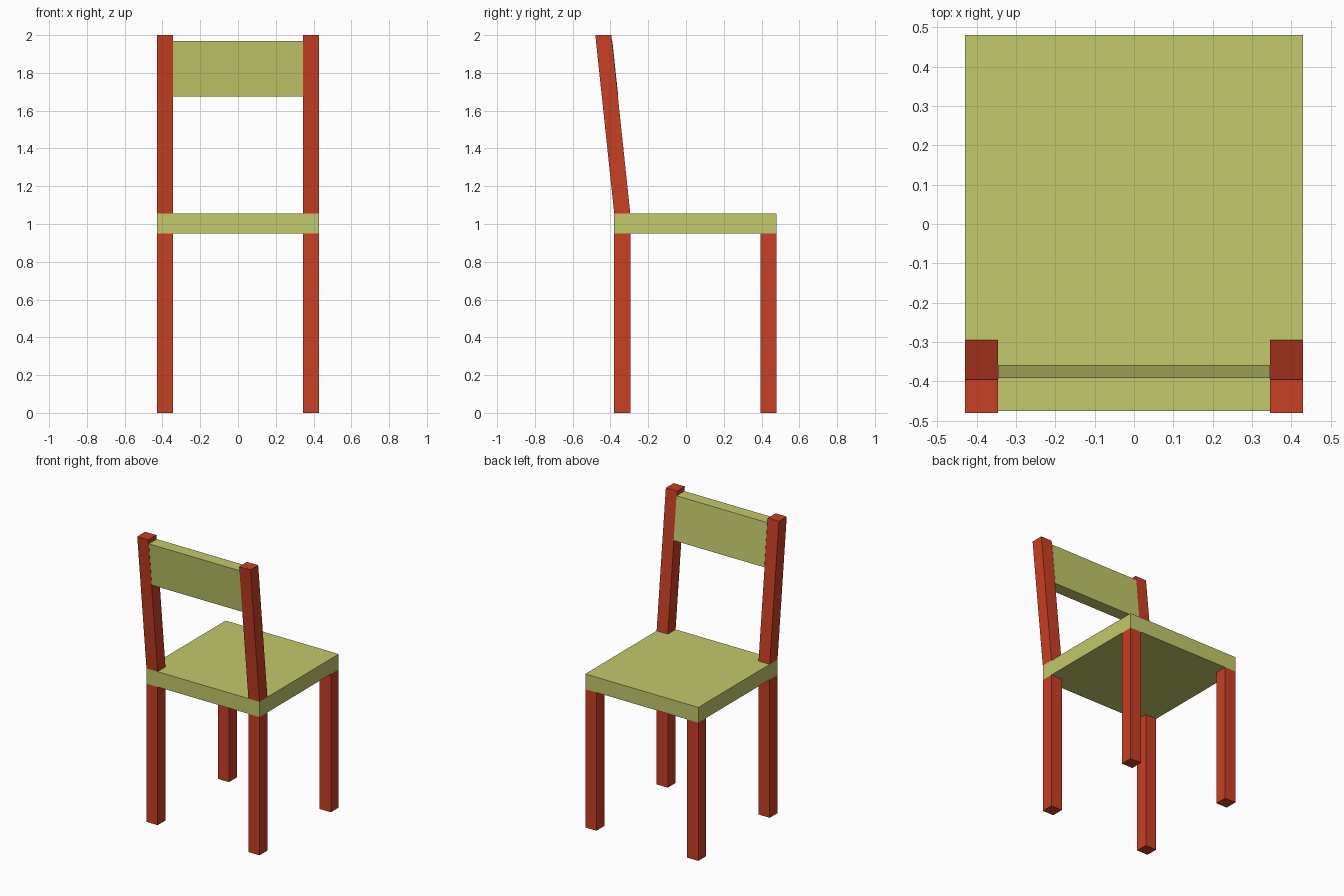
import bpy
import bmesh

if "Cube" in bpy.data.objects:
    bpy.data.objects.remove(bpy.data.objects["Cube"])


def material(name, color):
    mat = bpy.data.materials.new(name)
    mat.diffuse_color = (*color, 1.0)
    mat.use_nodes = True
    mat.node_tree.nodes["Principled BSDF"].inputs["Base Color"].default_value = mat.diffuse_color
    return mat


RED = material("red_paint", (0.58, 0.05, 0.018))
GREEN = material("green_paint", (0.54, 0.58, 0.145))

LEG = 0.085                            # square section of legs and posts
HALF_X = 0.43
BACK_Y, FRONT_Y = -0.38, 0.48          # seat extents (backrest side, open side)
SEAT_Z0, SEAT_Z1, TOP = 0.95, 1.055, 2.0
SLOPE = -0.1 / (TOP - SEAT_Z1)         # backward lean of the backrest


def box(name, x, y, z, mat, lean=0.0):
    """Box from (min, max) ranges; lean shears y with height above the seat."""
    bm = bmesh.new()
    bmesh.ops.create_cube(bm, size=1.0)
    for v in bm.verts:
        px, py, pz = (lo + (c + 0.5) * (hi - lo)
                      for c, (lo, hi) in zip(v.co, (x, y, z)))
        v.co = (px, py + lean * (pz - SEAT_Z1), pz)
    mesh = bpy.data.meshes.new(name)
    bm.to_mesh(mesh)
    bm.free()
    mesh.materials.append(mat)
    obj = bpy.data.objects.new(name, mesh)
    bpy.context.collection.objects.link(obj)
    return obj


# Seat slab
box("seat", (-HALF_X, HALF_X), (BACK_Y, FRONT_Y), (SEAT_Z0, SEAT_Z1), GREEN)

# Legs and leaning backrest posts on both sides
rear = (BACK_Y, BACK_Y + LEG)
for side, x in (("left", (-HALF_X, -HALF_X + LEG)),
                ("right", (HALF_X - LEG, HALF_X))):
    box(f"backrest_leg_{side}", x, rear, (0, SEAT_Z0), RED)
    box(f"open_side_leg_{side}", x, (FRONT_Y - LEG, FRONT_Y), (0, SEAT_Z0), RED)
    box(f"backrest_post_{side}", x, rear, (SEAT_Z1, TOP), RED, SLOPE)

# Backrest panel between the posts, with the same lean
inner = HALF_X - LEG
box("backrest_panel", (-inner, inner), (BACK_Y + 0.002, BACK_Y + LEG + 0.002),
    (1.675, 1.97), GREEN, SLOPE)
